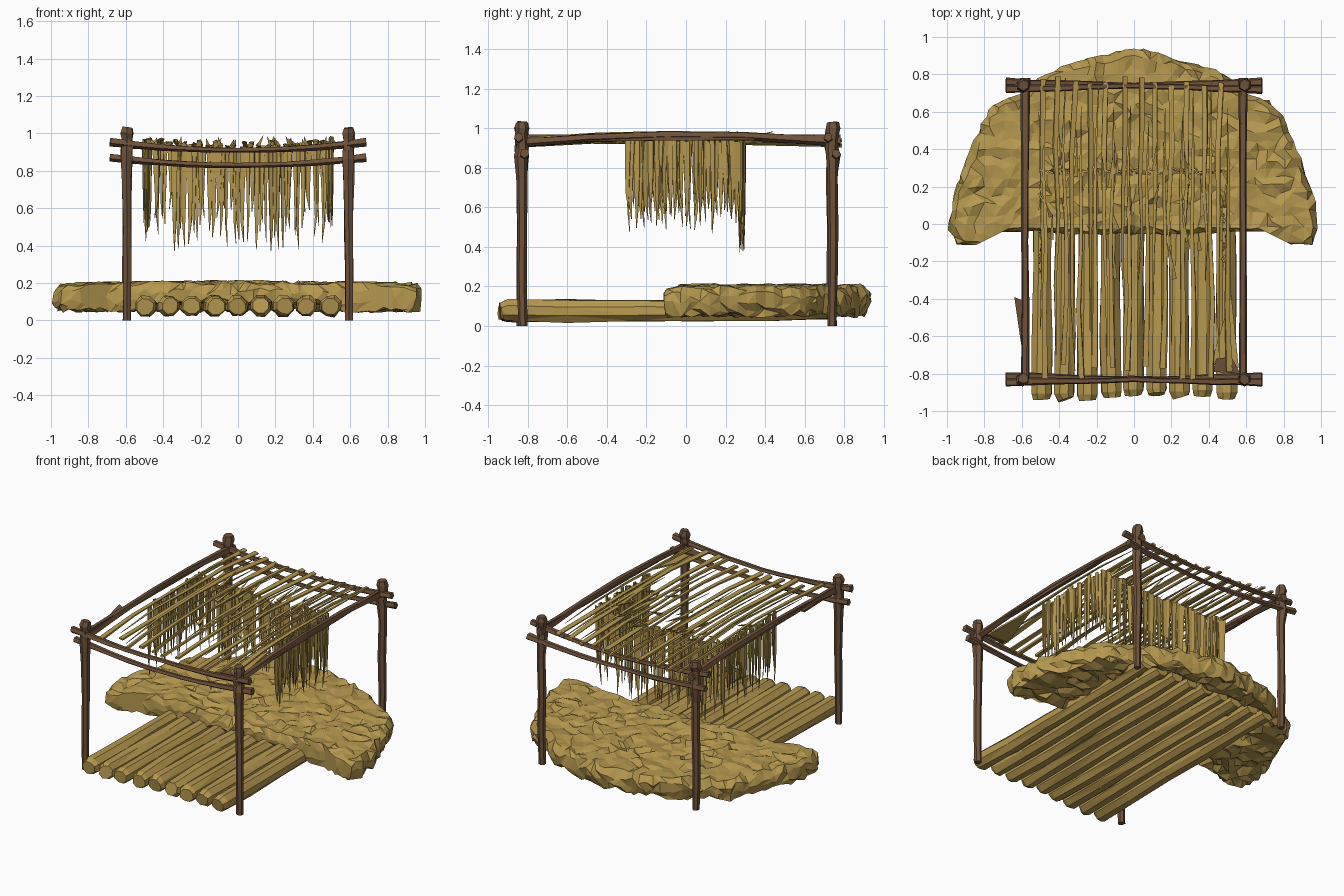
import bpy, bmesh, math, random
from mathutils import Vector
from mathutils.geometry import delaunay_2d_cdt

if "Cube" in bpy.data.objects:
    bpy.data.objects.remove(bpy.data.objects["Cube"])

random.seed(7)
R = random.uniform


def material(name, col):
    m = bpy.data.materials.new(name)
    m.diffuse_color = (*col, 1)
    m.use_nodes = True
    m.node_tree.nodes["Principled BSDF"].inputs["Base Color"].default_value = m.diffuse_color
    return m


STRAW = material("straw", (0.47, 0.32, 0.08))
WOOD = material("dark wood", (0.16, 0.085, 0.042))


def finish(bm, name, mat):
    bmesh.ops.recalc_face_normals(bm, faces=bm.faces)
    me = bpy.data.meshes.new(name)
    bm.to_mesh(me)
    bm.free()
    me.materials.append(mat)
    ob = bpy.data.objects.new(name, me)
    bpy.context.collection.objects.link(ob)
    return ob


def tube(bm, path, radii, sides=6, jit=0.0, flat=1.0, side_dir=None):
    """Faceted tube along path; side_dir is the wide axis, flat squashes the other."""
    pts = [Vector(p) for p in path]
    rings = []
    for i, p in enumerate(pts):
        d = (pts[min(i + 1, len(pts) - 1)] - pts[max(i - 1, 0)]).normalized()
        u = Vector(side_dir) if side_dir else (Vector((0, 0, 1)) if abs(d.z) < 0.7 else Vector((1, 0, 0)))
        u = (u - d * u.dot(d)).normalized()
        w = d.cross(u)
        ring = []
        for k in range(sides):
            a = 2 * math.pi * (k + 0.5) / sides
            r = radii[i] * (1 + R(-jit, jit))
            ring.append(bm.verts.new(p + u * r * math.cos(a) + w * r * flat * math.sin(a)))
        rings.append(ring)
    for a, b in zip(rings, rings[1:]):
        for k in range(sides):
            n = (k + 1) % sides
            bm.faces.new((a[k], a[n], b[n], b[k]))
    bm.faces.new(rings[0])
    bm.faces.new(rings[-1])


# corner posts with swollen joint and narrow tip
for fb, y in (("front", -0.83), ("back", 0.74)):
    for lr, s in (("left", -1), ("right", 1)):
        bm = bmesh.new()
        zs = [0, 0.25, 0.5, 0.75, 0.86, 0.9, 0.97, 1.0, 1.03]
        rs = [0.023, 0.025, 0.026, 0.028, 0.034, 0.034, 0.032, 0.037, 0.028]
        tube(bm, [(s * 0.593 + R(-.004, .004), y + R(-.004, .004), z) for z in zs], rs, 6, 0.1)
        finish(bm, f"{fb}_{lr}_post", WOOD)

# paired sagging cross beams at front and back
for fb, y in (("front", -0.83), ("back", 0.74)):
    for lv, z, sag, dy in (("upper", 0.955, 0.045, -0.018), ("lower", 0.872, 0.042, 0.018)):
        bm = bmesh.new()
        path, rad = [], []
        for i in range(11):
            t = -1 + i / 5
            path.append((t * 0.685, y + dy * abs(t) + R(-.004, .004), z - sag * (1 - t * t)))
            rad.append(0.015 + 0.009 * t * t)
        tube(bm, path, rad, 5, 0.12)
        finish(bm, f"{fb}_{lv}_beam", WOOD)

# side beams running front to back
for lr, s in (("left", -1), ("right", 1)):
    bm = bmesh.new()
    ys = [-0.86, -0.5, -0.1, 0.3, 0.78]
    tube(bm, [(s * 0.582, y, 0.965 - 0.04 * (y / 0.86) ** 2) for y in ys],
         [0.024, 0.022, 0.02, 0.022, 0.026], 5, 0.15)
    tube(bm, [(s * 0.585, y, 0.95 + 0.01 * s * y) for y in ys],
         [0.012, 0.018, 0.018, 0.018, 0.012], 4, 0.15)
    finish(bm, f"{lr}_side_beam", WOOD)


# split pieces at the roof corners
def shard(name, pts, mat, thick=0.012):
    bm = bmesh.new()
    f = bm.faces.new([bm.verts.new(p) for p in pts])
    ex = bmesh.ops.extrude_face_region(bm, geom=[f])["geom"]
    bmesh.ops.translate(bm, vec=(0, 0, -thick), verts=[v for v in ex if isinstance(v, bmesh.types.BMVert)])
    finish(bm, name, mat)


shard("left_beam_splinter", [(-0.64, -0.39, 0.965), (-0.57, -0.42, 0.95), (-0.585, -0.75, 0.93), (-0.61, -0.6, 0.945)], WOOD)
shard("corner_splinter", [(0.42, -0.79, 0.925), (0.57, -0.8, 0.94), (0.52, -0.71, 0.945), (0.44, -0.72, 0.935)], WOOD)
shard("corner_thatch", [(0.41, -0.75, 0.92), (0.56, -0.77, 0.93), (0.52, -0.38, 0.955)], STRAW)

# roof: long tapering straw slats following the sag
bm = bmesh.new()
for i in range(24):
    x = -0.53 + 1.06 * (i + 0.5) / 24 + R(-.012, .012)
    z0 = 0.945 - 0.035 * (1 - (x / 0.55) ** 2)
    if i % 2:
        y0, y1, rr = -0.85 + R(0, .1), R(0.5, 0.8), (0.021, 0.017, 0.014, 0.01, 0.002)
    else:
        y0, y1, rr = R(-0.8, -0.3), 0.74 + R(0, .06), (0.002, 0.01, 0.014, 0.019, 0.019)
    lift = R(0.015, 0.05)
    path = []
    for k in range(5):
        y = y0 + (y1 - y0) * k / 4
        path.append((x + R(-.012, .012), y, z0 + lift * (1 - (y / 0.85) ** 2)))
    tube(bm, path, rr, 4, 0.15, 0.45, (1, 0.0, R(-0.6, 0.6)))
# stray spikes standing off the roof
for i in range(30):
    x, y = R(-0.5, 0.5), R(-0.3, 0.3)
    tube(bm, [(x, y, 0.93), (x + R(-.03, .03), y + R(.05, .25), R(0.955, 0.99))], (0.013, 0.001), 3)
finish(bm, "roof_slats", STRAW)


# hanging straw curtains on three sides
def curtain(name, a, b, count, low, high):
    bm = bmesh.new()
    a, b = Vector(a), Vector(b)
    along = (b - a).normalized()
    off = Vector((-along.y, along.x))
    for i in range(count):
        p = a.lerp(b, (i + R(0.2, 0.8)) / count) + off * R(-.014, .014)
        top = 0.955 - 0.03 * (1 - (p.x / 0.55) ** 2) + R(-.02, .02)
        bot = R(low, high)
        w = R(0.014, 0.025)
        d = along * R(-.01, .01)
        path = [(p.x, p.y, top), (p.x + d.x, p.y + d.y, top * 0.6 + bot * 0.4),
                (p.x + d.x, p.y + d.y, top * 0.22 + bot * 0.78), (p.x, p.y, bot)]
        tube(bm, path, (w, w * 0.85, w * 0.5, 0.002), 4, 0.15, 0.35,
             (along.x + off.x * R(-.5, .5), along.y + off.y * R(-.5, .5), 0))
    finish(bm, name, STRAW)


curtain("back_curtain", (-0.5, 0.28), (0.5, 0.28), 48, 0.37, 0.6)
curtain("left_curtain", (-0.49, -0.3), (-0.49, 0.28), 30, 0.46, 0.62)
curtain("right_curtain", (0.49, -0.3), (0.49, 0.28), 30, 0.49, 0.62)

# floor of nine thick bundled poles
for i in range(9):
    bm = bmesh.new()
    x = -0.492 + i * 0.123
    y0 = -0.925 + R(-.02, .02)
    ys = [y0, y0 + 0.03, -0.6, -0.25, 0.1, 0.45, 0.72]
    tube(bm, [(x + R(-.006, .006), y, 0.077 + R(-.004, .004)) for y in ys],
         [0.046, 0.058, 0.058, 0.054, 0.053, 0.052, 0.045], 8, 0.09)
    bmesh.ops.triangulate(bm, faces=[f for f in bm.faces if len(f.verts) == 4])
    finish(bm, f"floor_pole_{i + 1}", STRAW)

# straw bed: rough slab with an arched outline
half = [(0, -0.05), (0.25, -0.06), (0.5, -0.04), (0.7, -0.04), (0.84, -0.11), (0.95, -0.11), (0.99, -0.03),
        (0.96, 0.17), (0.87, 0.4), (0.8, 0.58), (0.72, 0.66), (0.58, 0.7), (0.48, 0.81), (0.25, 0.88), (0.05, 0.93)]
corners = [Vector(p) for p in half] + [Vector((-x, y)) for x, y in half[:0:-1]]
outline = []
for a, b in zip(corners, corners[1:] + corners[:1]):
    n = max(1, round((b - a).length / 0.045))
    outline += [a.lerp(b, k / n) for k in range(n)]
cen = Vector((0, 0.3))
N = len(outline)


def rim(scale):
    return [p + (cen - p).normalized() * (scale + R(-.012, .012)) for p in outline]


top_rim = rim(0.035)
inner = []
for i in range(-19, 20):
    for j in range(-2, 19):
        p = Vector((i * 0.05 + R(-.017, .017), j * 0.05 + R(-.017, .017)))
        if all((p - q).length > 0.035 for q in top_rim):
            inner.append(p)
vs, _, tris, *_ = delaunay_2d_cdt(top_rim + inner, [], [list(range(N))], 1, 1e-6)
bm = bmesh.new()


def sheet(height):
    made = [bm.verts.new((v.x, v.y, height(v))) for v in vs]
    used = [bm.faces.new([made[i] for i in t]) for t in tris]
    return made


def low_z(v):    # underside rests on the poles, droops at the wings
    return (0.1 if abs(v.x) < 0.55 and v.y < 0.72 else 0.06) + R(-.02, .02)


top = sheet(lambda v: 0.19 + 0.012 * (1 - abs(v.x)) + R(-.014, .016))
bottom = sheet(low_z)
rings = [top[:N]]
for z, s in ((0.16, 0.004), (0.11, 0.004), (0.07, 0.02)):
    rings.append([bm.verts.new((p.x, p.y, max(z, 0.1) + R(-.014, .014) if abs(p.x) < 0.5 and p.y < 0 and z < 0.1
                                else z + R(-.025, .018))) for p in rim(s)])
rings.append(bottom[:N])
for a, b in zip(rings, rings[1:]):
    for k in range(N):
        n = (k + 1) % N
        if random.random() < 0.5:
            bm.faces.new((a[k], a[n], b[n]))
            bm.faces.new((a[k], b[n], b[k]))
        else:
            bm.faces.new((a[k], a[n], b[k]))
            bm.faces.new((a[n], b[n], b[k]))
bmesh.ops.delete(bm, geom=[v for v in bm.verts if not v.link_faces], context='VERTS')
finish(bm, "straw_bed", STRAW)
